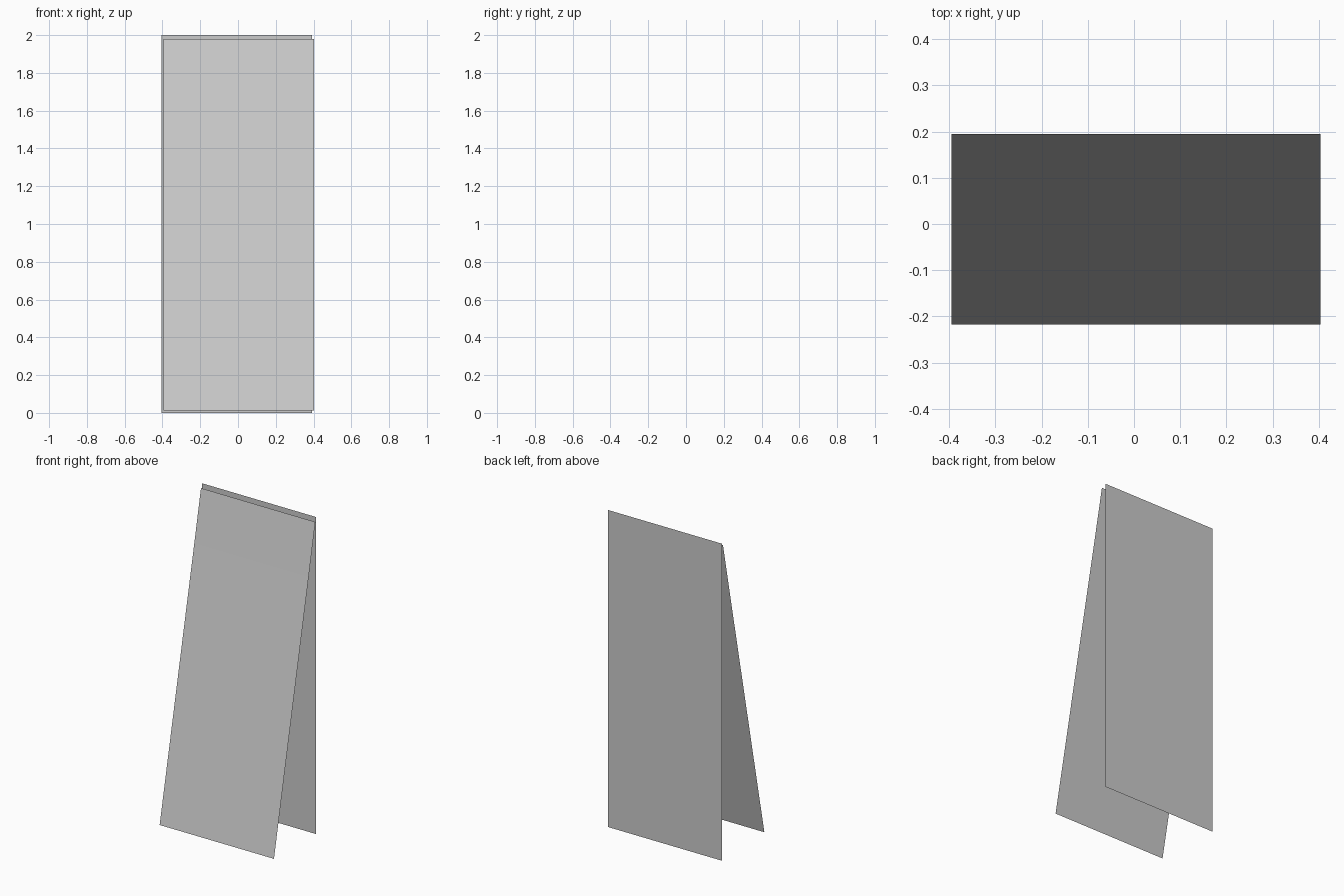
import bpy

if "Cube" in bpy.data.objects:
    bpy.data.objects.remove(bpy.data.objects["Cube"])


def panel(name, x0, x1, profile):
    """Thin sheet: a side profile of (y, z) points stretched across x."""
    verts = [(x, y, z) for y, z in profile for x in (x0, x1)]
    faces = [(2 * i, 2 * i + 1, 2 * i + 3, 2 * i + 2) for i in range(len(profile) - 1)]
    mesh = bpy.data.meshes.new(name)
    mesh.from_pydata(verts, [], faces)
    obj = bpy.data.objects.new(name, mesh)
    bpy.context.collection.objects.link(obj)
    return obj


# Leaning front board with a seam near the top
panel("front_board", -0.395, 0.403, [(-0.217, 0.012), (0.129, 1.66), (0.195, 1.98)])

# Upright rear board
panel("rear_board", -0.404, 0.393, [(0.217, 0.0), (0.217, 2.0)])
